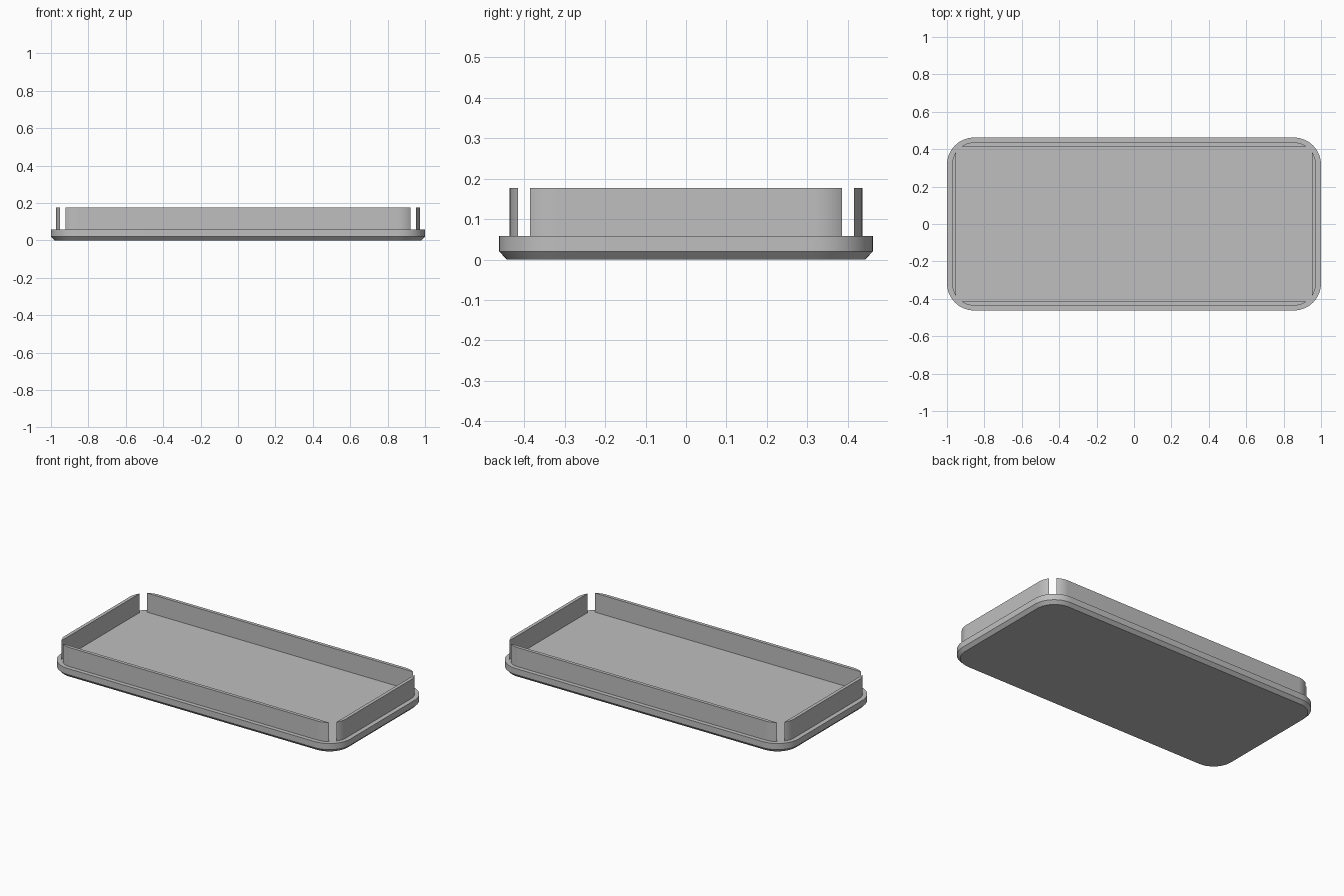
import bpy, bmesh
from math import sin, cos, asin, acos, pi, radians

if "Cube" in bpy.data.objects:
    bpy.data.objects.remove(bpy.data.objects["Cube"])

grey = bpy.data.materials.new("plain grey")
grey.use_nodes = True
grey.diffuse_color = (0.52, 0.52, 0.52, 1)
grey.node_tree.nodes["Principled BSDF"].inputs["Base Color"].default_value = grey.diffuse_color

BASE_X, BASE_Y, BASE_R, CHAMFER = 1.0, 0.462, 0.145, 0.019
FLOOR, TOP = 0.058, 0.177
WALL_X, WALL_Y, WALL_R, THICK = 0.972, 0.436, 0.117, 0.021
STEPS = 14


def arc(cx, cy, r, a, b):
    return [(cx + r * cos(a + (b - a) * i / STEPS), cy + r * sin(a + (b - a) * i / STEPS))
            for i in range(STEPS + 1)]


def rounded_rect(hx, hy, r):
    points = []
    for k, (sx, sy) in enumerate([(1, 1), (-1, 1), (-1, -1), (1, -1)]):
        points += arc(sx * (hx - r), sy * (hy - r), r, k * pi / 2, (k + 1) * pi / 2)
    return points


def loft(name, layers):
    """Join matching outlines, each given as (points, z), into a closed solid."""
    bm = bmesh.new()
    rings = [[bm.verts.new((x, y, z)) for x, y in pts] for pts, z in layers]
    n = len(rings[0])
    for low, high in zip(rings, rings[1:]):
        for i in range(n):
            j = (i + 1) % n
            bm.faces.new((low[i], low[j], high[j], high[i]))
    bm.faces.new(rings[0][::-1])
    bm.faces.new(rings[-1])
    bmesh.ops.recalc_face_normals(bm, faces=bm.faces)
    mesh = bpy.data.meshes.new(name)
    bm.to_mesh(mesh)
    bm.free()
    mesh.materials.append(grey)
    obj = bpy.data.objects.new(name, mesh)
    bpy.context.collection.objects.link(obj)
    bpy.ops.object.select_all(action='DESELECT')
    obj.select_set(True)
    bpy.context.view_layer.objects.active = obj
    bpy.ops.object.shade_smooth_by_angle(angle=radians(30))


# Lid plate with a chamfered lower edge
outline = rounded_rect(BASE_X, BASE_Y, BASE_R)
foot = rounded_rect(BASE_X - CHAMFER, BASE_Y - CHAMFER, BASE_R - CHAMFER)
loft("lid_plate", [(foot, 0), (outline, 0.02), (outline, FLOOR)])

# Lip walls: rounded outside, flat inside, tapering to an edge beside each corner gap
cx, cy = WALL_X - WALL_R, WALL_Y - WALL_R
taper = (WALL_R - THICK) / WALL_R
long_arc = arc(cx, cy, WALL_R, asin(taper), pi / 2)
long_profile = long_arc + [(-x, y) for x, y in reversed(long_arc)]
short_arc = arc(cx, cy, WALL_R, 0, acos(taper))
short_profile = [(x, -y) for x, y in reversed(short_arc)] + short_arc

for name, profile, s in [("back_lip", long_profile, 1), ("front_lip", long_profile, -1),
                         ("left_lip", short_profile, 1), ("right_lip", short_profile, -1)]:
    turned = [(s * x, s * y) for x, y in profile]
    loft(name, [(turned, FLOOR), (turned, TOP)])
